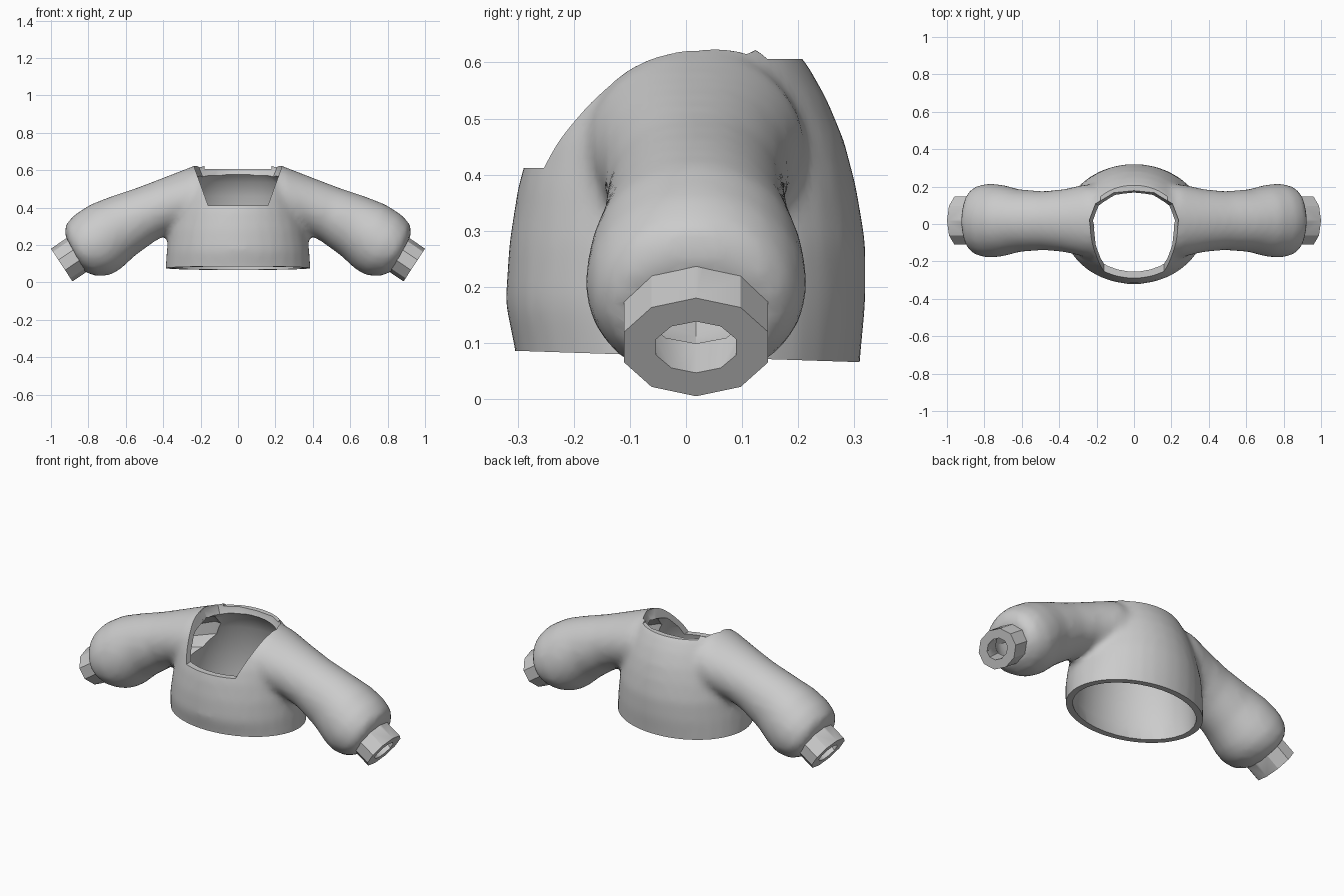
import bpy, bmesh, math
from mathutils import Vector

if "Cube" in bpy.data.objects:
    bpy.data.objects.remove(bpy.data.objects["Cube"])

fabric = bpy.data.materials.new("grey fabric")
fabric.diffuse_color = (0.6, 0.6, 0.6, 1)
fabric.use_nodes = True
fabric.node_tree.nodes["Principled BSDF"].inputs["Base Color"].default_value = fabric.diffuse_color


def loft(name, rings):
    """Closed skin over a list of rings, each with the same point count."""
    bm = bmesh.new()
    rows = [[bm.verts.new(p) for p in ring] for ring in rings]
    n = len(rows[0])
    for a, b in zip(rows, rows[1:]):
        for i in range(n):
            j = (i + 1) % n
            bm.faces.new((a[i], a[j], b[j], b[i]))
    bm.faces.new(rows[0])
    bm.faces.new(rows[-1])
    bmesh.ops.recalc_face_normals(bm, faces=bm.faces)
    me = bpy.data.meshes.new(name)
    bm.to_mesh(me)
    bm.free()
    me.materials.append(fabric)
    ob = bpy.data.objects.new(name, me)
    bpy.context.collection.objects.link(ob)
    return ob


def apply(ob, kind, **settings):
    mod = ob.modifiers.new(kind, kind)
    for key, value in settings.items():
        setattr(mod, key, value)
    bpy.context.view_layer.objects.active = ob
    bpy.ops.object.modifier_apply(modifier=mod.name)


def combine(ob, other, operation):
    apply(ob, 'BOOLEAN', operation=operation, solver='EXACT', object=other)
    bpy.data.objects.remove(other)


def circle(n):
    return [(math.cos(2 * math.pi * (i + .5) / n), math.sin(2 * math.pi * (i + .5) / n))
            for i in range(n)]


# Torso rings: height, half width, front y, back y
TORSO = [(-.02, .390, -.295, .305), (.08, .388, -.304, .312), (.17, .382, -.323, .321),
         (.28, .367, -.316, .321), (.38, .342, -.300, .304), (.46, .317, -.277, .283),
         (.535, .287, -.237, .252), (.605, .247, -.17, .212), (.64, .20, -.10, .175)]


def torso(name, wall=0.0):
    rings = []
    for z, rx, y0, y1 in TORSO:
        cy, ry = (y0 + y1) / 2, (y1 - y0) / 2 - wall
        rings.append([(c * (rx - wall), cy + s * ry, z - wall * (z > .6)) for c, s in circle(32)])
    return loft(name, rings)


# Sleeve rings: top point x, z, bottom point x, z, half depth
SLEEVE = [(.15, .61, .17, .30, .19), (.24, .622, .27, .28, .195), (.40, .56, .36, .262, .168),
          (.53, .51, .44, .222, .158), (.68, .46, .55, .142, .168), (.79, .417, .63, .068, .193),
          (.875, .362, .68, .04, .20), (.922, .31, .75, .03, .185), (.925, .25, .82, .055, .152)]
CUFF = [(.86, .275, .745, .10, .135), (1.0, .18, .885, .005, .135)]


def tube(name, spec, side, n, wall=0.0):
    rings = []
    for x1, z1, x0, z0, ry in spec:
        top, bottom = Vector((x1, 0, z1)), Vector((x0, 0, z0))
        mid, half = (top + bottom) / 2, (top - bottom) / 2
        half = half * (1 - wall / half.length)
        ring = []
        for c, s in circle(n):
            p = mid + half * s
            ring.append((side * p.x, .018 + c * (ry - 1.2 * wall), p.z))
        rings.append(ring)
    return loft(name, rings)


# Body and sleeves blended into one soft skin
sweater = torso("sweater")
for side in (1, -1):
    combine(sweater, tube("sleeve", SLEEVE, side, 24), 'UNION')
apply(sweater, 'REMESH', mode='VOXEL', voxel_size=.02)
apply(sweater, 'SMOOTH', factor=.5, iterations=6)

# Straight faceted cuffs
for side in (1, -1):
    combine(sweater, tube("cuff", CUFF, side, 10), 'UNION')

# Slightly tilted hem
hem = [[(x, y, -.2 if low else .076 - .033 * y) for x, y in
        ((-.5, -.5), (.5, -.5), (.5, .5), (-.5, .5))] for low in (True, False)]
# Keep the hem trim clear of the sleeves
hem = [[(x * .84, y, z) for x, y, z in ring] for ring in hem]
combine(sweater, loft("hem_cutter", hem), 'DIFFERENCE')

# Hollow inside of torso and sleeves
combine(sweater, torso("torso_cavity", .036), 'DIFFERENCE')
END = (1.06, .14, .945, -.035, .135)
for side in (1, -1):
    cavity = tube("sleeve_cavity", SLEEVE + [CUFF[1], END], side, 10, .05)
    combine(sweater, cavity, 'DIFFERENCE')

# Open square neckline at the front
front = [[(x, y, z) for x, z in ((-.16, .412), (.16, .412), (.25, .66), (-.25, .66))]
         for y in (-.6, -.02)]
combine(sweater, loft("front_neck_cutter", front), 'DIFFERENCE')

# Rounded neck hole towards the back, widening to the rim
outline = [(-.21, -.06), (.21, -.06), (.22, .02), (.19, .10), (.10, .155),
           (0, .165), (-.10, .155), (-.19, .10), (-.22, .02)]
hole = [[(x * k, y * k, z) for x, y in outline] for z, k in ((.46, .96), (.55, .96), (.605, 1.08), (.75, 1.1))]
combine(sweater, loft("neck_cutter", hole), 'DIFFERENCE')

# Level back collar edge
back = [[(x, y, z) for x, y in ((-.18, .07), (.18, .07), (.18, .4), (-.18, .4))] for z in (.606, .8)]
combine(sweater, loft("collar_cutter", back), 'DIFFERENCE')

bpy.ops.object.select_all(action='DESELECT')
sweater.select_set(True)
bpy.context.view_layer.objects.active = sweater
bpy.ops.object.shade_smooth_by_angle(angle=math.radians(32))
